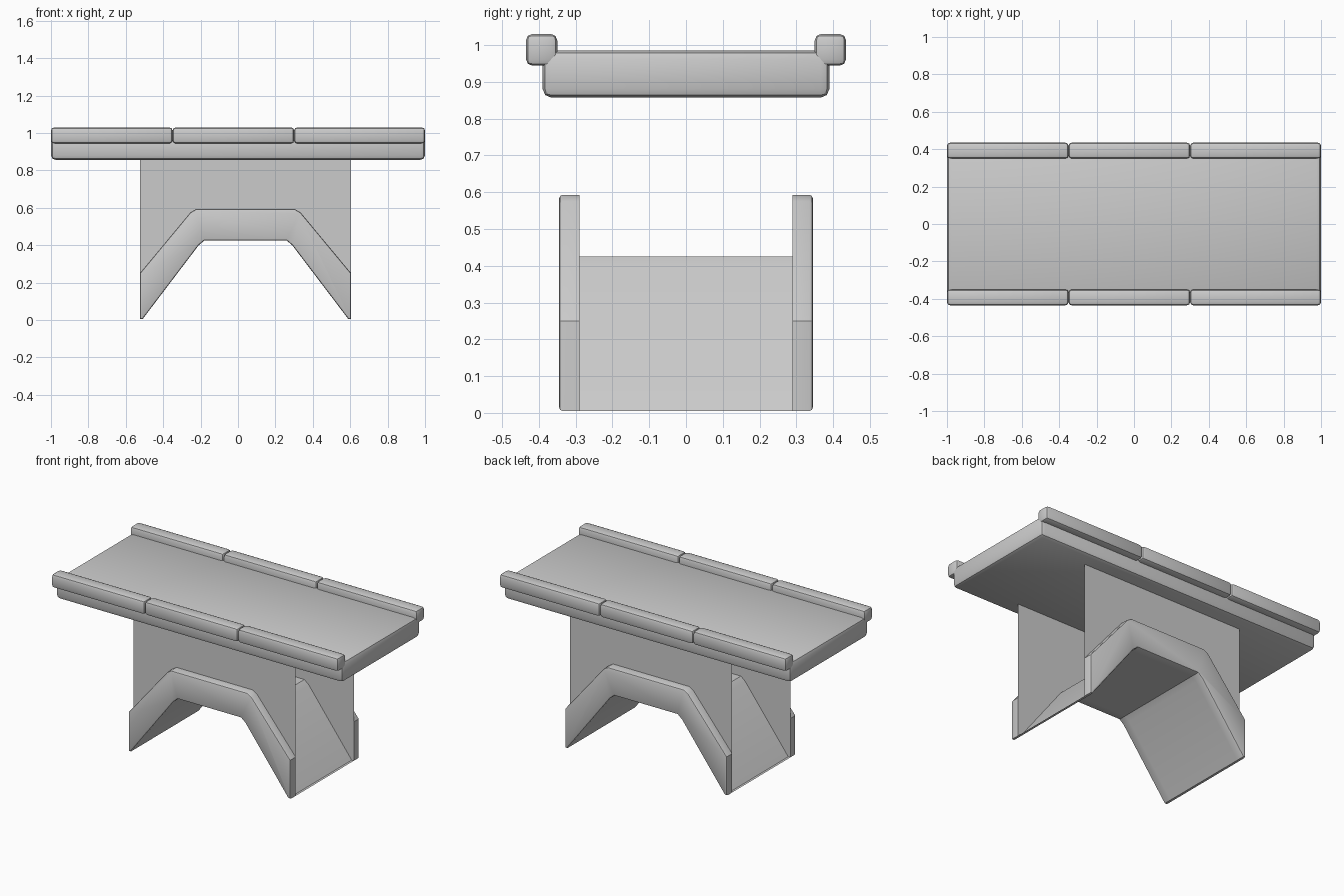
import bpy, bmesh, math
from mathutils import Vector

cube = bpy.data.objects.get("Cube")
if cube:
    bpy.data.objects.remove(cube, do_unlink=True)

stone = bpy.data.materials.new("grey stone")
stone.use_nodes = True
grey = (0.6, 0.6, 0.6, 1)
stone.diffuse_color = grey
bsdf = stone.node_tree.nodes["Principled BSDF"]
bsdf.inputs["Base Color"].default_value = grey
bsdf.inputs["Roughness"].default_value = 0.9


def finish(name, bm, recalc=True):
    if recalc:
        bmesh.ops.recalc_face_normals(bm, faces=bm.faces[:])
    mesh = bpy.data.meshes.new(name)
    bm.to_mesh(mesh)
    bm.free()
    mesh.materials.append(stone)
    ob = bpy.data.objects.new(name, mesh)
    bpy.context.collection.objects.link(ob)
    bpy.ops.object.select_all(action='DESELECT')
    ob.select_set(True)
    bpy.context.view_layer.objects.active = ob
    bpy.ops.object.shade_smooth_by_angle(angle=math.radians(35))
    return ob


def block(name, low, high, bevel, keep=lambda e: True):
    """Box between two corners with chosen edges rounded."""
    bm = bmesh.new()
    bmesh.ops.create_cube(bm, size=1)
    low, high = Vector(low), Vector(high)
    for v in bm.verts:
        v.co = Vector([l + (c + 0.5) * (h - l) for l, c, h in zip(low, v.co, high)])
    bmesh.ops.bevel(bm, geom=[e for e in bm.edges if keep(e)], offset=bevel,
                    segments=2, profile=0.5, affect='EDGES', clamp_overlap=True)
    return finish(name, bm)


MID = 0.04      # the arch stands slightly off centre
INNER, OUTER = 0.29, 0.345

# half profiles of the arch, foot to crown
upper = [(0.565, 0.25), (0.295, 0.575), (0.265, 0.593)]
lower = [(0.565, 0.005), (0.55, 0.005), (0.25, 0.4), (0.22, 0.425)]


def across(half):
    """Mirror a half profile into a full one running right to left."""
    return [(MID + x, z) for x, z in half] + [(MID - x, z) for x, z in reversed(half)]


# deck slab
block("deck", (-1, -0.39, 0.857), (1, 0.39, 0.985), 0.024)

# parapet rails, three stones on each side
seams = [-1, -0.35, 0.3, 1]
for side, label in ((-1, "front"), (1, "back")):
    for i, (a, b) in enumerate(zip(seams, seams[1:])):
        y0, y1 = sorted((side * 0.35, side * 0.435))
        block(f"{label}_rail_{i + 1}", (a, y0, 0.944), (b, y1, 1.03), 0.017)

    # flat side wall above the arch
    bm = bmesh.new()
    outline = across(upper) + [(MID - 0.565, 0.862), (MID + 0.565, 0.862)]
    face = bm.faces.new([bm.verts.new((x, side * INNER, z)) for x, z in outline])
    face.normal_update()
    if face.normal.y * side < 0:
        face.normal_flip()
    finish(f"{label}_wall", bm, recalc=False)

    # raised arch rim with a rounded outer border
    bm = bmesh.new()
    ring = across(upper) + across(lower)[::-1]
    face = bm.faces.new([bm.verts.new((x, side * INNER, z)) for x, z in ring])
    new = bmesh.ops.extrude_face_region(bm, geom=[face], use_keep_orig=True)["geom"]
    moved = [v for v in new if isinstance(v, bmesh.types.BMVert)]
    bmesh.ops.translate(bm, verts=moved, vec=(0, side * (OUTER - INNER), 0))
    border = [e for e in bm.edges if all(v in moved for v in e.verts)]
    bmesh.ops.bevel(bm, geom=border, offset=0.02, segments=2, profile=0.5,
                    affect='EDGES', clamp_overlap=True)
    finish(f"{label}_arch_rim", bm)

# vault sheet under the bridge
bm = bmesh.new()
rows = [[bm.verts.new((x, y, z)) for y in (-INNER, INNER)] for x, z in across(lower)]
for (a, b), (c, d) in zip(rows, rows[1:]):
    face = bm.faces.new((a, b, d, c))
    face.normal_update()
    if face.normal.z > 0:
        face.normal_flip()
finish("vault", bm, recalc=False)
